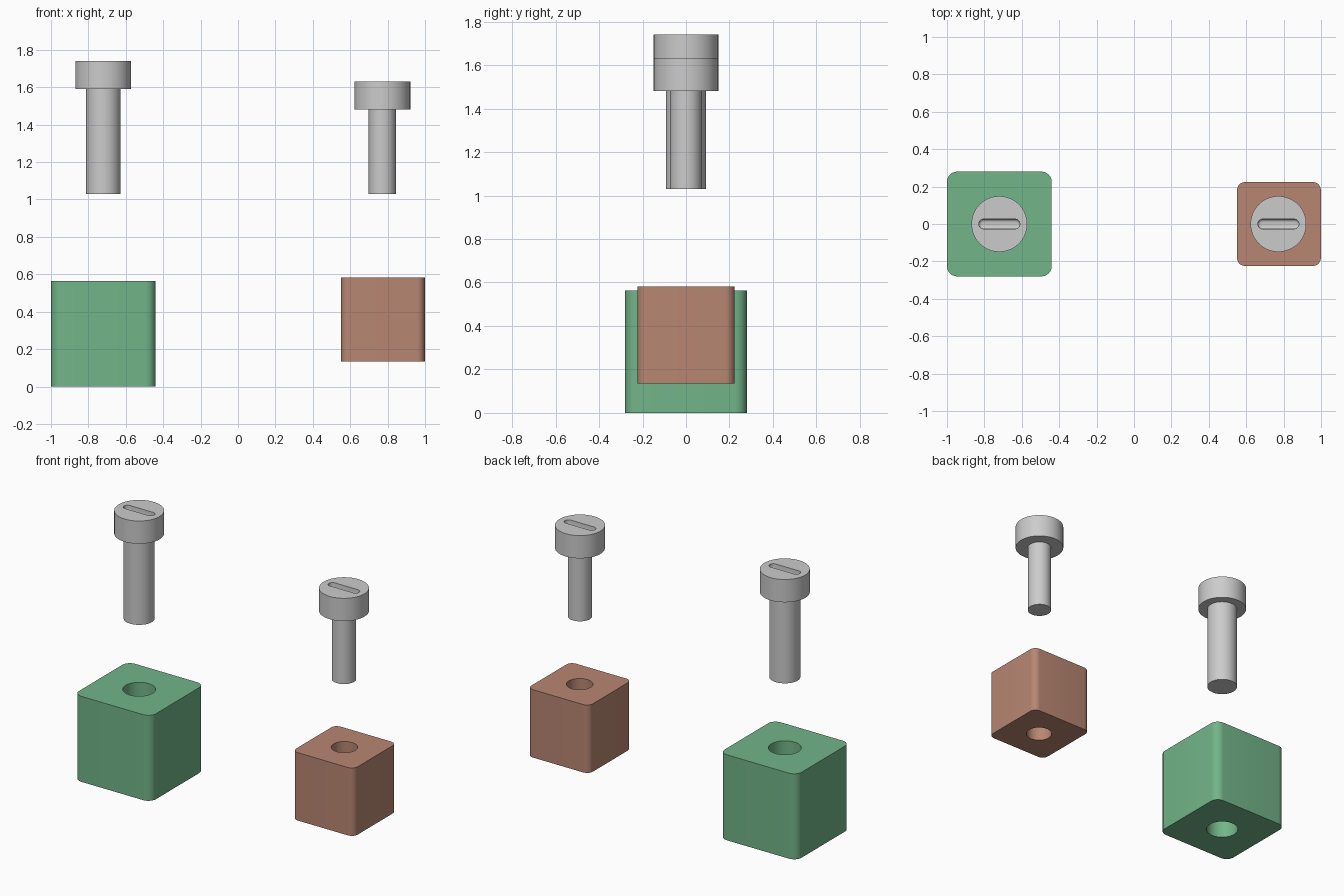
import bpy, bmesh
from math import sin, cos, pi

if "Cube" in bpy.data.objects:
    bpy.data.objects.remove(bpy.data.objects["Cube"])


def rounded_rect(hx, hy, r, seg):
    """Outline of a rectangle with rounded corners."""
    pts = []
    for i, (sx, sy) in enumerate([(1, 1), (-1, 1), (-1, -1), (1, -1)]):
        for k in range(seg + 1):
            a = pi / 2 * (i + k / seg)
            p = (sx * (hx - r) + r * cos(a), sy * (hy - r) + r * sin(a))
            if not pts or abs(p[0] - pts[-1][0]) + abs(p[1] - pts[-1][1]) > 1e-5:
                pts.append(p)
    if abs(pts[0][0] - pts[-1][0]) + abs(pts[0][1] - pts[-1][1]) < 1e-5:
        pts.pop()
    return pts


def circle(r, n=64):
    return [(r * cos(2 * pi * i / n), r * sin(2 * pi * i / n)) for i in range(n)]


def loft(name, sections, cx):
    """Closed solid through stacked (outline, z) sections."""
    bm = bmesh.new()
    rings = [[bm.verts.new((x, y, z)) for x, y in pts] for pts, z in sections]
    n = len(rings[0])
    for a, b in zip(rings, rings[1:]):
        for i in range(n):
            j = (i + 1) % n
            bm.faces.new((a[i], a[j], b[j], b[i]))
    bm.faces.new(rings[0][::-1])
    bm.faces.new(rings[-1])
    me = bpy.data.meshes.new(name)
    bm.to_mesh(me)
    bm.free()
    ob = bpy.data.objects.new(name, me)
    ob.location.x = cx
    bpy.context.collection.objects.link(ob)
    return ob


def cut(ob, cutter):
    mod = ob.modifiers.new("cut", 'BOOLEAN')
    mod.operation, mod.solver, mod.object = 'DIFFERENCE', 'EXACT', cutter
    bpy.ops.object.select_all(action='DESELECT')
    bpy.context.view_layer.objects.active = ob
    ob.select_set(True)
    bpy.ops.object.modifier_apply(modifier=mod.name)
    bpy.data.objects.remove(cutter)
    bpy.ops.object.shade_smooth_by_angle(angle=0.5)


def block(name, cx, half, z0, z1, corner, hole, color):
    # rounded block with a through hole
    outline = rounded_rect(half, half, corner, 8)
    ob = loft(name, [(outline, z0), (outline, z1)], cx)
    cut(ob, loft("hole_cutter", [(circle(hole), z0 - .1), (circle(hole), z1 + .1)], cx))
    mat = bpy.data.materials.new(name + "_paint")
    mat.diffuse_color = color
    mat.use_nodes = True
    mat.node_tree.nodes["Principled BSDF"].inputs["Base Color"].default_value = mat.diffuse_color
    ob.data.materials.append(mat)


def screw(name, cx, z0, z1, z2, shaft, head):
    # shaft and head as one solid, with a slot that has a rounded floor
    ob = loft(name, [(circle(shaft), z0), (circle(shaft), z1),
                     (circle(head), z1), (circle(head), z2)], cx)
    hx, hy, fillet, depth = .11, .026, .016, .045
    sections = []
    for k in range(5):
        a = pi / 2 * k / 4
        d = fillet * (1 - sin(a))
        sections.append((rounded_rect(hx - d, hy - d, hy - d, 8),
                         z2 - depth + fillet * (1 - cos(a))))
    sections.append((rounded_rect(hx, hy, hy, 8), z2 + .05))
    cut(ob, loft("slot_cutter", sections, cx))


block("large_block", -.72, .28, 0, .563, .055, .098, (.17, .46, .25, 1))
block("small_block", .775, .224, .135, .582, .042, .079, (.48, .24, .17, 1))
screw("large_screw", -.72, 1.03, 1.59, 1.74, .093, .149)
screw("small_screw", .772, 1.03, 1.48, 1.63, .073, .149)
